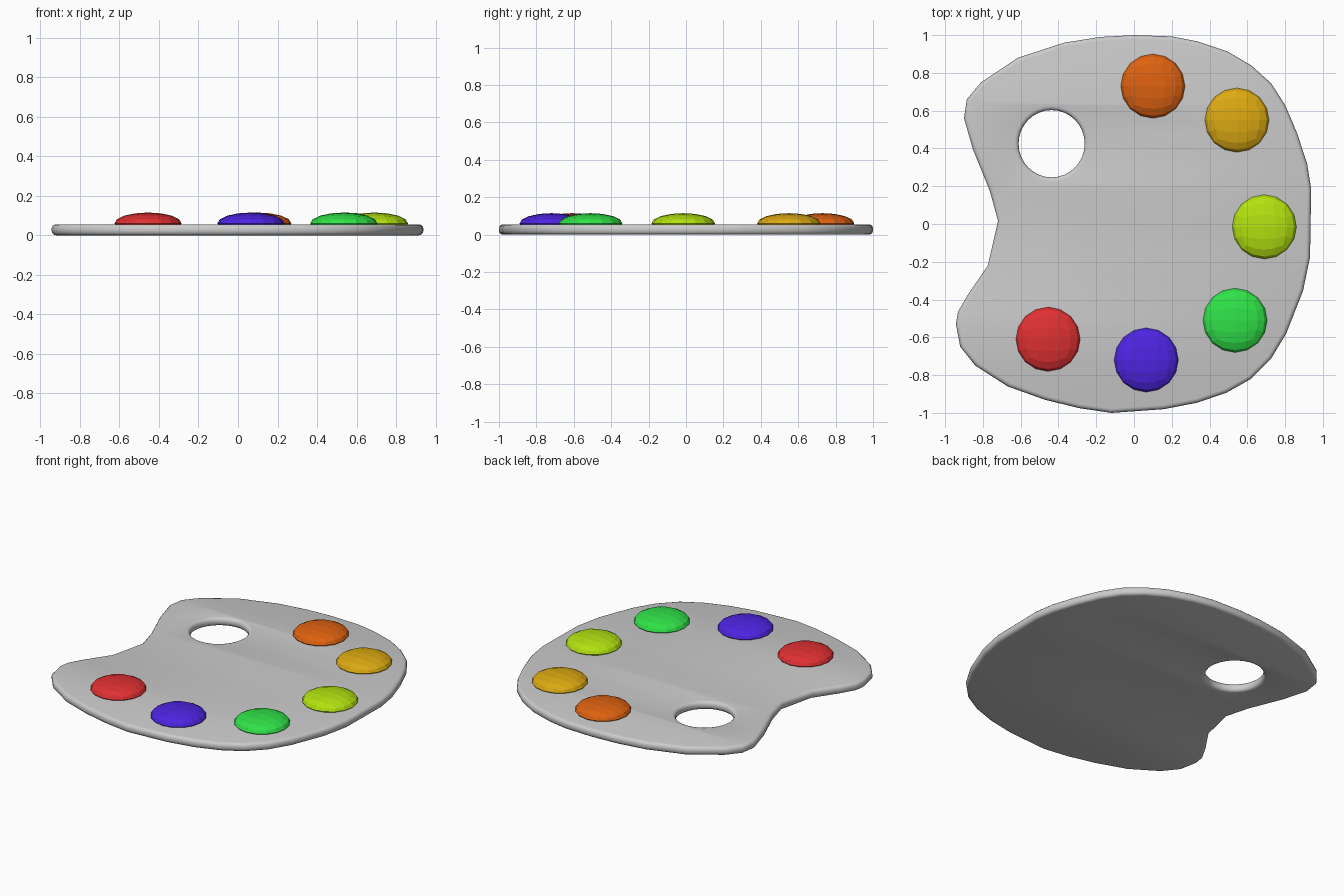
import bpy
import bmesh
from math import cos, sin, tau
from mathutils import Vector

default = bpy.data.objects.get("Cube")
if default:
    bpy.data.objects.remove(default, do_unlink=True)

THICKNESS = 0.055
ROUNDING = 0.022
PAINT_RADIUS = 0.17


def srgb(*values):
    """Turn 0-255 display values into a linear colour."""
    linear = [((v / 255 + 0.055) / 1.055) ** 2.4 for v in values]
    return (*linear, 1.0)


def make_material(name, colour):
    mat = bpy.data.materials.new(name)
    mat.use_nodes = True
    mat.diffuse_color = colour
    bsdf = mat.node_tree.nodes["Principled BSDF"]
    bsdf.inputs["Base Color"].default_value = colour
    bsdf.inputs["Roughness"].default_value = 0.6
    return mat


def add_object(name, data, mat):
    obj = bpy.data.objects.new(name, data)
    bpy.context.collection.objects.link(obj)
    data.materials.clear()
    data.materials.append(mat)
    return obj


def add_loop(curve, points):
    spline = curve.splines.new("POLY")
    spline.points.add(len(points) - 1)
    for point, (x, y) in zip(spline.points, points):
        point.co = (x, y, 0, 1)
    spline.use_cyclic_u = True


# Board outline, clockwise from the upper left corner
outline = [
    (-.90, .56), (-.885, .66), (-.81, .75), (-.615, .88), (-.37, .96),
    (-.18, .99), (0, 1), (.2, .993), (.335, .967), (.494, .914),
    (.62, .84), (.726, .745), (.80, .63), (.864, .48), (.917, .317),
    (.938, .185), (.932, -.175), (.895, -.354), (.806, -.58),
    (.726, -.713), (.62, -.82), (.49, -.893), (.335, -.946),
    (.16, -.98), (-.12, -1), (-.29, -.975), (-.473, -.93),
    (-.668, -.86), (-.84, -.75), (-.92, -.65), (-.943, -.53),
    (-.932, -.465), (-.88, -.375), (-.774, -.22), (-.72, .016),
    (-.763, .174), (-.853, .396),
]

# Thumb hole
hole = [(-.436 + .175 * cos(tau * i / 32), .425 + .178 * sin(tau * i / 32))
        for i in range(32)]

# Board: filled outline with rounded rims
curve = bpy.data.curves.new("board_outline", "CURVE")
curve.dimensions = "2D"
curve.fill_mode = "BOTH"
curve.extrude = THICKNESS / 2 - ROUNDING
curve.bevel_depth = ROUNDING
curve.bevel_resolution = 2
curve.offset = -ROUNDING
add_loop(curve, outline)
add_loop(curve, hole)
helper = bpy.data.objects.new("board_outline", curve)
bpy.context.collection.objects.link(helper)
graph = bpy.context.evaluated_depsgraph_get()
mesh = bpy.data.meshes.new_from_object(helper.evaluated_get(graph))
bpy.data.objects.remove(helper, do_unlink=True)

bm = bmesh.new()
bm.from_mesh(mesh)
bmesh.ops.remove_doubles(bm, verts=bm.verts, dist=0.0005)
bmesh.ops.translate(bm, verts=bm.verts, vec=(0, 0, THICKNESS / 2))
bmesh.ops.recalc_face_normals(bm, faces=bm.faces)
bm.to_mesh(mesh)
bm.free()
board = add_object("palette_board", mesh, make_material("light grey", srgb(203, 203, 203)))
bpy.ops.object.select_all(action="DESELECT")
board.select_set(True)
bpy.context.view_layer.objects.active = board
bpy.ops.object.shade_smooth_by_angle(angle=0.6)


def paint_blob(name, x, y, colour):
    """Flattened ball of square facets, half sunk into the board."""
    bm = bmesh.new()
    bmesh.ops.create_cube(bm, size=2)
    bmesh.ops.subdivide_edges(bm, edges=bm.edges, cuts=3, use_grid_fill=True)
    for v in bm.verts:
        # Even out the facets before rounding the cube into a ball
        v.co = Vector([sin(c * tau / 8) / cos(c * tau / 8) for c in v.co]).normalized()
        v.co.x *= PAINT_RADIUS
        v.co.y *= PAINT_RADIUS
        v.co.z *= THICKNESS
    mesh = bpy.data.meshes.new(name)
    bm.to_mesh(mesh)
    bm.free()
    blob = add_object(name, mesh, make_material(name.replace("_", " "), colour))
    blob.location = (x, y, 0.06)


# Paint blobs around the rim
paint_blob("orange_paint", .10, .73, srgb(222, 98, 16))
paint_blob("yellow_paint", .545, .55, srgb(220, 170, 18))
paint_blob("lime_paint", .69, -.015, srgb(178, 226, 16))
paint_blob("green_paint", .535, -.51, srgb(48, 226, 72))
paint_blob("blue_paint", .065, -.72, srgb(78, 36, 226))
paint_blob("red_paint", -.455, -.61, srgb(224, 48, 50))
